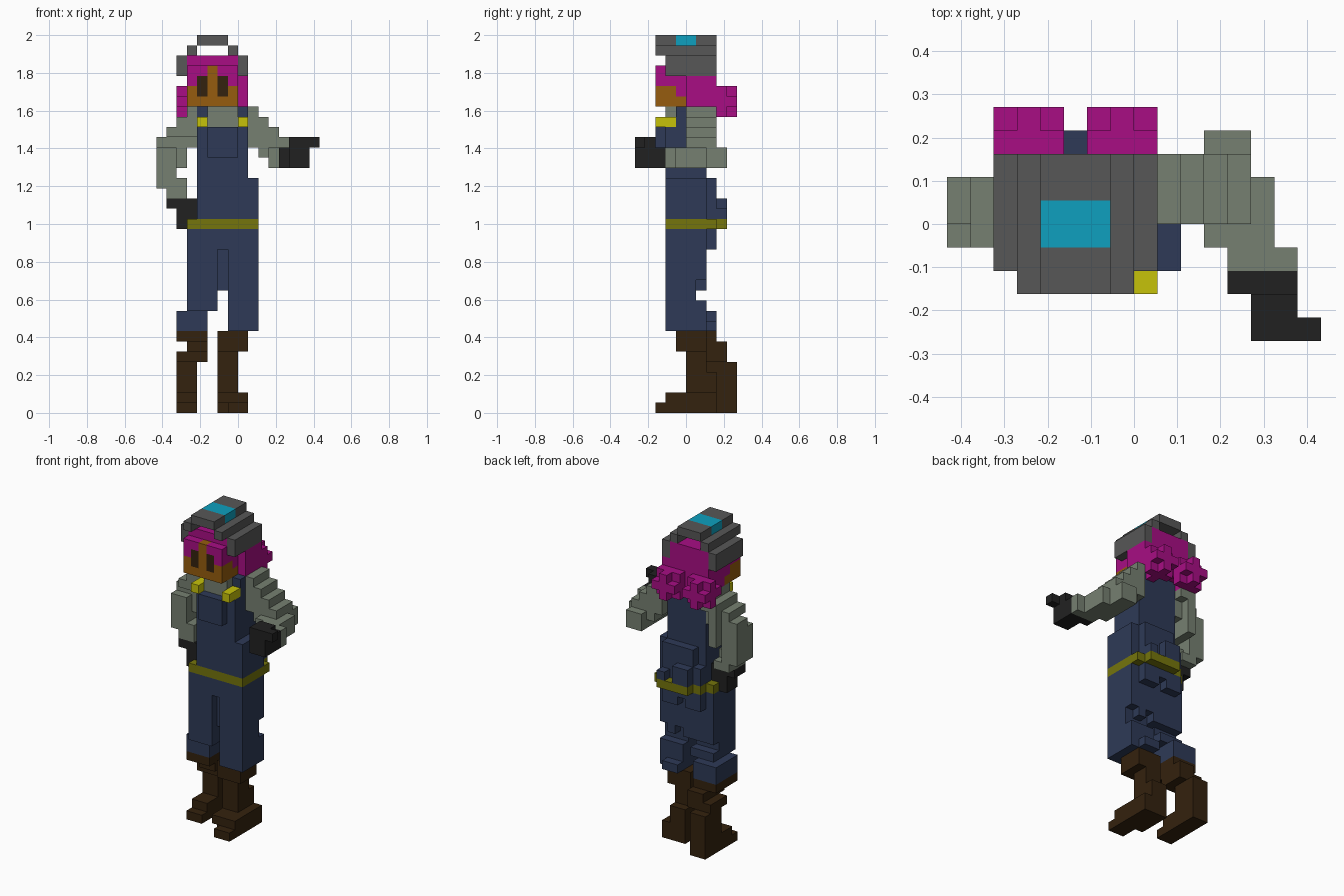
import bpy
import bmesh
from mathutils import Vector

cube = bpy.data.objects.get("Cube")
if cube:
    bpy.data.objects.remove(cube, do_unlink=True)

UNIT = 2 / 37                      # edge of one block
ORIGIN = Vector((-8, -5, 0))       # block grid corner


def material(name, red, green, blue):
    """Flat material from display colour values."""
    linear = [((c / 255 + 0.055) / 1.055) ** 2.4 for c in (red, green, blue)]
    mat = bpy.data.materials.new(name)
    mat.use_nodes = True
    mat.diffuse_color = (*linear, 1)
    shader = mat.node_tree.nodes["Principled BSDF"]
    shader.inputs["Base Color"].default_value = (*linear, 1)
    shader.inputs["Roughness"].default_value = 1
    return mat


helmet_grey = material("helmet grey", 87, 87, 87)
lamp_cyan = material("lamp cyan", 14, 160, 191)
hair_pink = material("hair pink", 168, 13, 132)
skin = material("skin", 150, 92, 14)
leather = material("leather brown", 52, 34, 14)
shirt_green = material("shirt grey green", 118, 128, 113)
denim = material("denim navy", 46, 58, 87)
brass = material("brass yellow", 198, 194, 10)
belt_olive = material("belt olive", 117, 117, 12)
glove_black = material("glove black", 33, 33, 33)

parts = []
taken = set()


def box(x, y, z):
    """Block cells of a box; each argument is a first and last index, or one index."""
    spans = [s if isinstance(s, tuple) else (s, s) for s in (x, y, z)]
    rx, ry, rz = [range(first, last + 1) for first, last in spans]
    return {(i, j, k) for i in rx for j in ry for k in rz}


def part(name, mat, *boxes):
    """Claim the free cells of the boxes for a named part."""
    cells = set().union(*boxes) - taken
    taken.update(cells)
    parts.append((name, mat, cells))


def build(name, mat, cells):
    """Mesh the outer faces of the cells and merge the flat areas."""
    bm = bmesh.new()
    corners = {}

    def vert(p):
        key = tuple(round(c) for c in p)
        if key not in corners:
            corners[key] = bm.verts.new((Vector(key) + ORIGIN) * UNIT)
        return corners[key]

    for cell in sorted(cells):
        base = Vector(cell)
        for axis in range(3):
            u, v, n = [Vector([float(a == (axis + s) % 3) for a in range(3)]) for s in (1, 2, 0)]
            for side in (0, 1):
                step = n if side else -n
                if tuple(int(c) for c in base + step) in taken:
                    continue
                p = base + n * side
                loop = [p, p + u, p + u + v, p + v]
                bm.faces.new([vert(q) for q in (loop if side else loop[::-1])])
    bmesh.ops.dissolve_limit(bm, angle_limit=0.01, verts=bm.verts[:], edges=bm.edges[:])
    mesh = bpy.data.meshes.new(name)
    bm.to_mesh(mesh)
    bm.free()
    mesh.materials.append(mat)
    bpy.context.collection.objects.link(bpy.data.objects.new(name, mesh))


# Helmet: an open arch with a lamp panel on top
part("helmet_lamp", lamp_cyan, box(x=(4, 6), y=(4, 5), z=36))
part("helmet", helmet_grey,
     box(x=(4, 6), y=(2, 7), z=36),
     *[box(x=i, y=(2, 7), z=35) for i in (3, 7)],
     *[box(x=i, y=(3, 7), z=(33, 34)) for i in (2, 8)])

# Face
part("eyes", leather, *[box(x=i, y=2, z=(31, 32)) for i in (4, 6)])
part("face", skin,
     box(x=5, y=2, z=(30, 33)),
     box(x=(3, 7), y=(2, 3), z=(30, 31)),
     box(x=(3, 7), y=4, z=30))

# Hair and the two bunches behind it
part("hair", hair_pink,
     box(x=(3, 7), y=(2, 7), z=(32, 33)),
     box(x=(3, 7), y=(3, 7), z=34),
     box(x=(3, 7), y=(4, 7), z=(30, 31)),
     box(x=8, y=(5, 7), z=(31, 32)),
     box(x=8, y=(5, 6), z=30))
for name, left in (("right_hair_bunch", 2), ("left_hair_bunch", 6)):
    right = left + 2
    tips = {(i, j, k) for i in (left, right) for j in (7, 9) for k in (29, 31)}
    part(name, hair_pink, box(x=(left, right), y=(7, 9), z=(29, 31)) - tips)

# Overalls: bib, straps, pocket and waist
part("buckles", brass, *[box(x=i, y=(2, 3), z=28) for i in (4, 8)])
part("shirt_collar", shirt_green, box(x=(5, 7), y=(3, 5), z=(28, 29)))
part("straps", denim, *[box(x=i, y=(4, 6), z=(28, 29)) for i in (4, 8)])
part("bib_pocket", denim, box(x=(5, 7), y=2, z=(25, 27)))
part("overalls_top", denim,
     box(x=(4, 8), y=6, z=(28, 29)),
     box(x=(4, 8), y=(3, 6), z=(19, 27)),
     box(x=9, y=(3, 6), z=(19, 22)),
     box(x=(5, 8), y=7, z=(19, 22)),
     box(x=4, y=7, z=(19, 20)),
     box(x=(5, 6), y=8, z=(19, 20)),
     box(x=8, y=8, z=19))
part("belt", belt_olive,
     box(x=(3, 9), y=(3, 6), z=18),
     box(x=(4, 9), y=7, z=18),
     box(x=(5, 8), y=8, z=18))

# Trousers with folds at the back
part("trousers_seat", denim,
     box(x=(3, 9), y=(3, 6), z=(16, 17)),
     box(x=(4, 8), y=7, z=17),
     box(x=(4, 5), y=7, z=16),
     box(x=(7, 8), y=7, z=16),
     box(x=6, y=(4, 6), z=(12, 15)))
part("right_trouser_leg", denim,
     box(x=(3, 5), y=(3, 6), z=(12, 15)),
     box(x=(3, 5), y=(3, 5), z=11),
     box(x=(3, 5), y=(3, 6), z=10),
     box(x=(2, 4), y=(4, 7), z=(8, 9)))
part("left_trouser_leg", denim,
     box(x=(7, 9), y=(3, 6), z=(13, 15)),
     box(x=(7, 9), y=(3, 5), z=(11, 12)),
     box(x=8, y=6, z=12),
     box(x=(7, 9), y=(3, 6), z=(8, 10)),
     box(x=(7, 8), y=7, z=8))

# Boots: the right one trails behind
part("right_boot", leather,
     box(x=(2, 4), y=(4, 7), z=7),
     box(x=(3, 4), y=(5, 8), z=6),
     box(x=(2, 4), y=(6, 8), z=5),
     box(x=(2, 3), y=(7, 9), z=(2, 4)),
     box(x=(2, 3), y=(5, 9), z=1),
     box(x=(2, 3), y=(4, 9), z=0))
part("left_boot", leather,
     box(x=(6, 8), y=(4, 6), z=(6, 7)),
     box(x=(6, 7), y=(5, 6), z=(4, 5)),
     box(x=(6, 7), y=(5, 7), z=(2, 3)),
     box(x=(6, 8), y=(3, 7), z=1),
     box(x=(6, 8), y=(4, 7), z=0),
     box(x=(7, 8), y=(2, 3), z=0))

# Right arm: hand resting on the hip
part("right_glove", glove_black,
     box(x=(1, 3), y=(4, 5), z=20),
     box(x=(2, 3), y=(4, 5), z=19),
     box(x=2, y=(4, 5), z=18))
part("right_sleeve", shirt_green,
     box(x=3, y=(4, 6), z=29),
     box(x=(2, 3), y=(4, 7), z=28),
     box(x=(1, 3), y=(4, 6), z=27),
     box(x=3, y=(5, 6), z=26),
     box(x=(0, 2), y=(5, 6), z=(24, 26)),
     box(x=2, y=7, z=(24, 27)),
     box(x=(0, 1), y=(4, 6), z=(22, 25)),
     box(x=2, y=(4, 5), z=22),
     box(x=(1, 2), y=(4, 6), z=21))

# Left arm: elbow back, forearm reaching forward
part("left_glove", glove_black,
     box(x=(12, 14), y=2, z=(24, 25)),
     box(x=(13, 14), y=(0, 1), z=(24, 26)),
     box(x=15, y=0, z=26))
part("left_sleeve", shirt_green,
     box(x=9, y=(5, 7), z=(26, 29)),
     box(x=10, y=(5, 7), z=(25, 28)),
     box(x=11, y=(5, 7), z=(24, 27)),
     box(x=(11, 12), y=(7, 8), z=(24, 25)),
     box(x=(11, 13), y=(4, 6), z=(24, 25)),
     box(x=12, y=(5, 7), z=26),
     box(x=(12, 14), y=3, z=(24, 25)))

for entry in parts:
    build(*entry)
